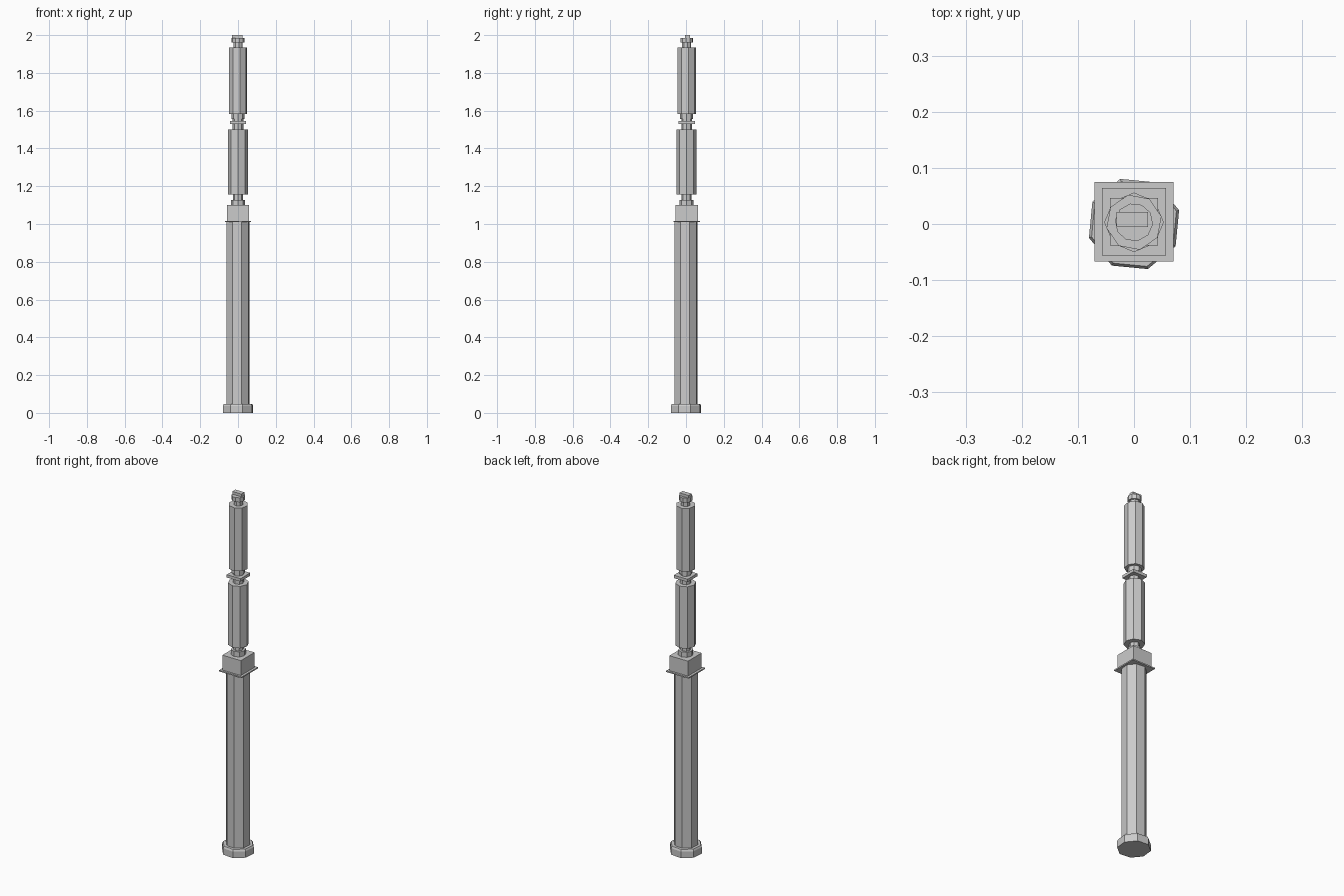
import bpy, bmesh, math
from mathutils import Matrix

cube = bpy.data.objects.get("Cube")
if cube:
    bpy.data.objects.remove(cube, do_unlink=True)

grey = bpy.data.materials.new("plain grey")
grey.use_nodes = True
colour = (0.6, 0.6, 0.6, 1)
grey.diffuse_color = colour
grey.node_tree.nodes["Principled BSDF"].inputs["Base Color"].default_value = colour


def finish(name, bm):
    mesh = bpy.data.meshes.new(name)
    bm.to_mesh(mesh)
    bm.free()
    mesh.materials.append(grey)
    obj = bpy.data.objects.new(name, mesh)
    bpy.context.collection.objects.link(obj)


def prism(name, radius, z0, z1, turn=0, sides=8, x=0, y=0.003, top=None):
    """Upright flat-sided column with its first corner turned by the given degrees."""
    bm = bmesh.new()
    place = Matrix.Translation((x, y, (z0 + z1) / 2)) @ Matrix.Rotation(math.radians(turn), 4, "Z")
    bmesh.ops.create_cone(bm, cap_ends=True, segments=sides, radius1=radius,
                          radius2=radius if top is None else top, depth=z1 - z0, matrix=place)
    finish(name, bm)


def box(name, width, depth, z0, z1, x=0, y=0.004):
    bm = bmesh.new()
    place = Matrix.Translation((x, y, (z0 + z1) / 2)) @ Matrix.Diagonal((width, depth, z1 - z0, 1))
    bmesh.ops.create_cube(bm, size=1, matrix=place)
    finish(name, bm)


# Foot and long lower shaft
prism("foot", 0.084, 0, 0.036, 17, y=0)
prism("foot_rim", 0.084, 0.036, 0.046, 17, y=0, top=0.079)
prism("shaft", 0.063, 0.046, 1.012, 17, y=0)

# Square collar
box("collar_plate", 0.14, 0.142, 1.01, 1.017)
box("collar_block", 0.114, 0.12, 1.017, 1.1)
prism("collar_ring", 0.038, 1.1, 1.128, 0)
prism("lower_neck", 0.026, 1.128, 1.155, 0)

# Two grips with a square spacer between them
prism("lower_grip", 0.053, 1.155, 1.5, 0)
prism("middle_neck", 0.028, 1.5, 1.56, 0)
box("spacer_plate", 0.085, 0.085, 1.53, 1.546)
prism("upper_neck_ring", 0.034, 1.555, 1.582, 0)
prism("upper_grip", 0.05, 1.582, 1.935, 12)

# Tip
prism("tip_neck", 0.025, 1.935, 1.96, 12)
prism("tip_cap", 0.034, 1.96, 1.985, 12, sides=10)
box("tip_tab", 0.056, 0.027, 1.985, 2.0, x=-0.003, y=0.008)
